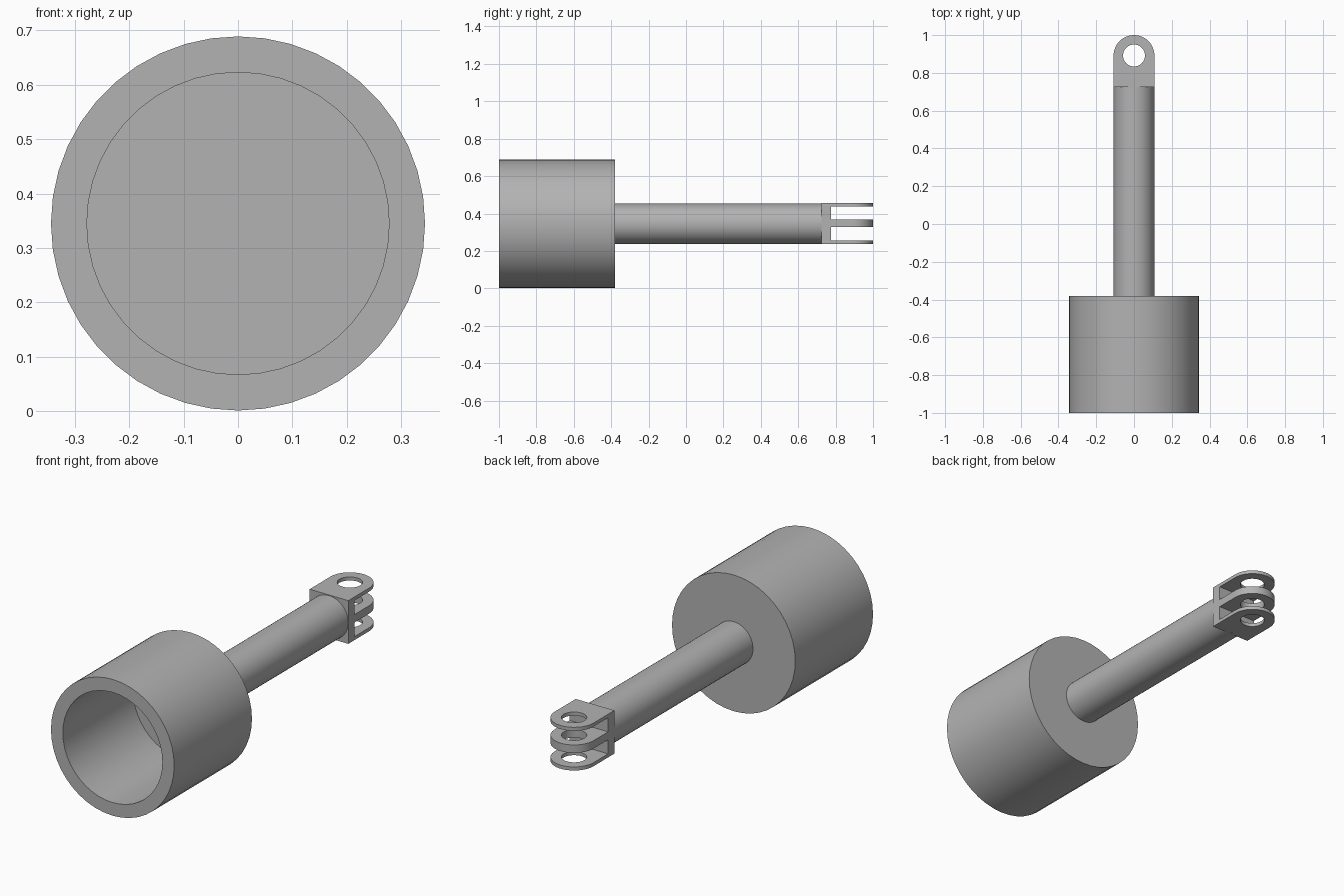
import bpy, bmesh, math

cube = bpy.data.objects.get("Cube")
if cube:
    bpy.data.objects.remove(cube, do_unlink=True)

AXIS_Z = 0.345     # height of the common axis
ROD_R = 0.108
BLOCK_Y, SLOT_Y, PIN_Y = 0.725, 0.775, 0.892

grey = bpy.data.materials.new("plain grey")
grey.use_nodes = True
grey.diffuse_color = (0.45, 0.45, 0.45, 1)
grey.node_tree.nodes["Principled BSDF"].inputs["Base Color"].default_value = (0.45, 0.45, 0.45, 1)


def finish(name, bm):
    bmesh.ops.remove_doubles(bm, verts=bm.verts, dist=1e-5)
    bmesh.ops.recalc_face_normals(bm, faces=bm.faces)
    mesh = bpy.data.meshes.new(name)
    bm.to_mesh(mesh)
    bm.free()
    mesh.materials.append(grey)
    obj = bpy.data.objects.new(name, mesh)
    bpy.context.collection.objects.link(obj)
    bpy.ops.object.select_all(action='DESELECT')
    obj.select_set(True)
    bpy.context.view_layer.objects.active = obj
    bpy.ops.object.shade_smooth_by_angle(angle=math.radians(30))
    return obj


def lathe(name, profile, sides):
    """Turn a (radius, y) profile around the common axis."""
    bm = bmesh.new()
    verts = [bm.verts.new((r, y, AXIS_Z)) for r, y in profile]
    edges = [bm.edges.new(pair) for pair in zip(verts, verts[1:])]
    bmesh.ops.spin(bm, geom=verts + edges, cent=(0, 0, AXIS_Z), axis=(0, 1, 0),
                   angle=math.tau, steps=sides, use_duplicate=False)
    return finish(name, bm)


def prong(name, z0, z1, hole=0.058, sides=48):
    """Flat lug with a square root, a round tip and a pin hole."""
    bm = bmesh.new()
    root = PIN_Y - SLOT_Y
    loops = []
    for i in range(sides):
        a = math.tau * i / sides
        c, s = math.cos(a), math.sin(a)
        if s >= 0:
            ox, oy = ROD_R * c, ROD_R * s
        else:
            k = 1 / max(abs(c), abs(s))
            ox, oy = ROD_R * c * k, root * s * k
        ring = [(ox, oy, z0), (ox, oy, z1), (hole * c, hole * s, z1), (hole * c, hole * s, z0)]
        loops.append([bm.verts.new((x, PIN_Y + y, z)) for x, y, z in ring])
    for i in range(sides):
        a, b = loops[i - 1], loops[i]
        for j in range(4):
            bm.faces.new((a[j - 1], a[j], b[j], b[j - 1]))
    return finish(name, bm)


# Hollow cup, open at the front
lathe("cup", [(0, -0.44), (0.278, -0.44), (0.278, -1), (0.344, -1),
              (0.344, -0.38), (0, -0.38)], 44)

# Rod from the cup to the fork
lathe("rod", [(0, -0.39), (ROD_R, -0.39), (ROD_R, BLOCK_Y + 0.01), (0, BLOCK_Y + 0.01)], 44)

# Square block behind the prongs
bm = bmesh.new()
bmesh.ops.create_cube(bm, size=1)
bmesh.ops.scale(bm, vec=(2 * ROD_R, SLOT_Y - BLOCK_Y, 2 * ROD_R + 0.002), verts=bm.verts)
bmesh.ops.translate(bm, vec=(0, (SLOT_Y + BLOCK_Y) / 2, AXIS_Z + 0.002), verts=bm.verts)
finish("fork_block", bm)

# Three prongs with aligned pin holes
prong("lower_prong", 0.238, 0.256)
prong("middle_prong", 0.327, 0.367)
prong("upper_prong", 0.438, 0.456)
